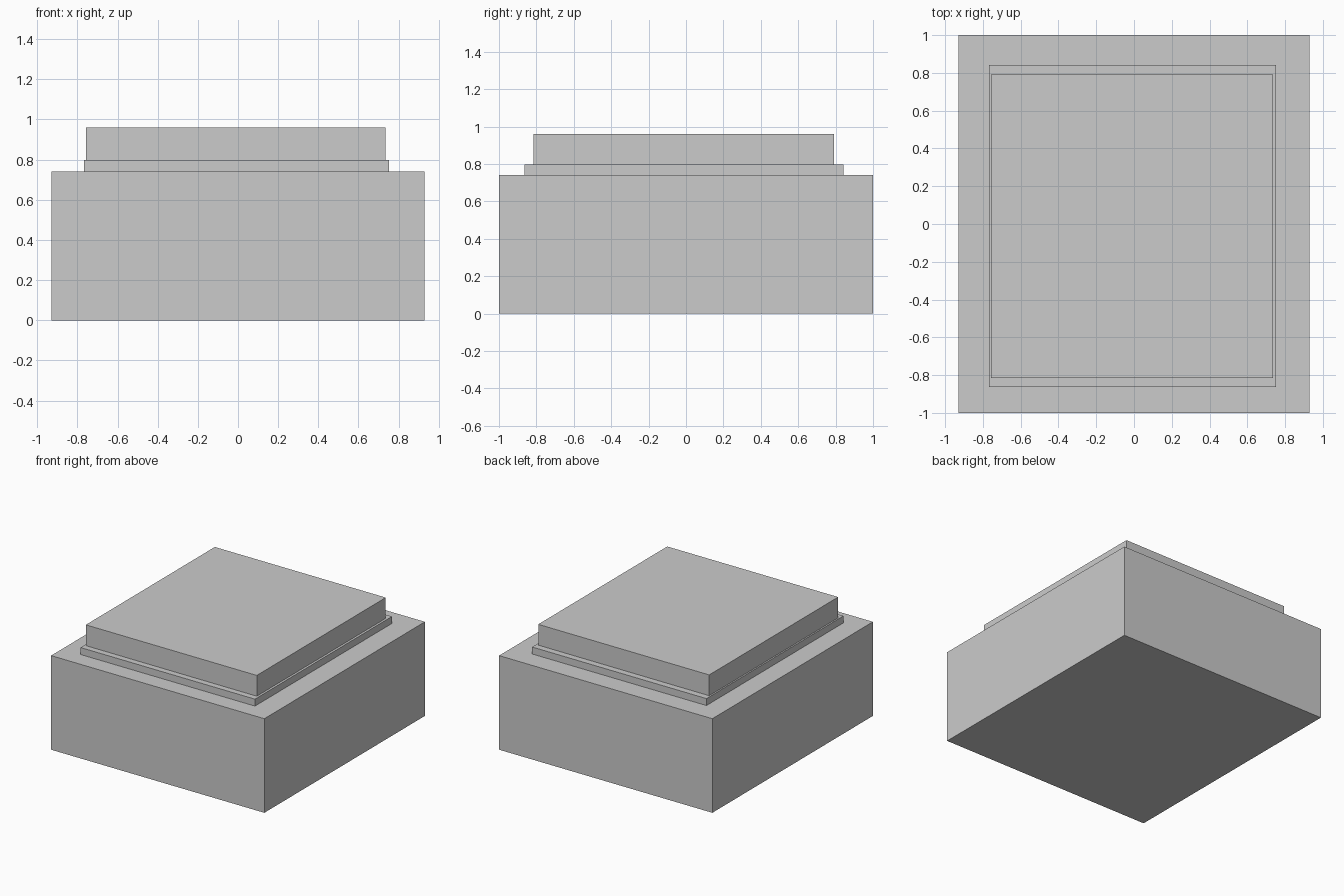
import bpy
import bmesh
from mathutils import Matrix, Vector

if "Cube" in bpy.data.objects:
    bpy.data.objects.remove(bpy.data.objects["Cube"])


def box(name, x0, x1, y0, y1, z0, z1):
    """Axis-aligned box between the given limits."""
    bm = bmesh.new()
    size = Matrix.Diagonal((x1 - x0, y1 - y0, z1 - z0, 1))
    centre = Vector(((x0 + x1) / 2, (y0 + y1) / 2, (z0 + z1) / 2))
    bmesh.ops.create_cube(bm, size=1, matrix=Matrix.Translation(centre) @ size)
    mesh = bpy.data.meshes.new(name)
    bm.to_mesh(mesh)
    bm.free()
    obj = bpy.data.objects.new(name, mesh)
    bpy.context.collection.objects.link(obj)
    return obj


# Wide lower body
box("base_block", -0.93, 0.93, -1.0, 1.0, 0.0, 0.742)
# Thin step, slightly off centre
box("middle_step", -0.768, 0.753, -0.864, 0.842, 0.742, 0.797)
# Raised top slab
box("top_block", -0.756, 0.735, -0.816, 0.791, 0.797, 0.961)
